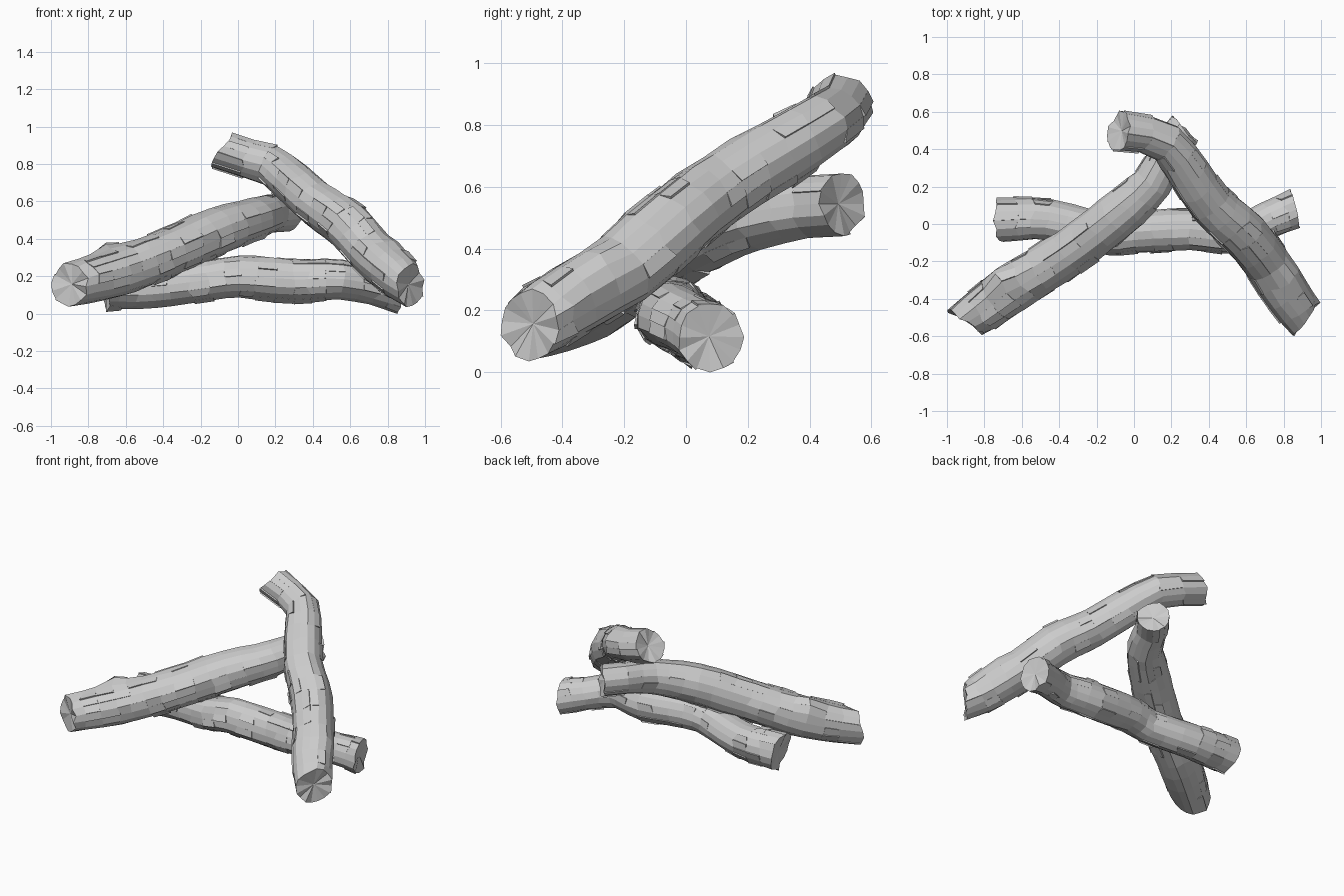
import bpy, bmesh, math, random
from mathutils import Vector

if "Cube" in bpy.data.objects:
    bpy.data.objects.remove(bpy.data.objects["Cube"])

SIDES = 16
STEP = 0.1

wood = bpy.data.materials.new("grey_wood")
wood.use_nodes = True
GREY = (0.6, 0.6, 0.6, 1)
wood.diffuse_color = GREY
wood.node_tree.nodes["Principled BSDF"].inputs["Base Color"].default_value = GREY


def spline(points):
    """Smooth path through the points, with radius as the fourth value."""
    p = [Vector(q) for q in points]
    p = [p[0] * 2 - p[1]] + p + [p[-1] * 2 - p[-2]]
    out = []
    for a, b, c, d in zip(p, p[1:], p[2:], p[3:]):
        n = max(1, round((c - b).length / STEP))
        for i in range(n):
            t = i / n
            out.append(0.5 * (2 * b + (c - a) * t + (2 * a - 5 * b + 4 * c - d) * t * t
                              + (3 * b - a - 3 * c + d) * t ** 3))
    return out + [p[-2]]


def log(name, points, seed, ends, knots=()):
    rng = random.Random(seed)
    path = spline(points)
    centres = [q.to_3d() for q in path]
    last = len(path) - 1
    ridge = [rng.uniform(-0.04, 0.04) for _ in range(SIDES)]
    bm = bmesh.new()
    rings = []
    side = None
    for i, c in enumerate(centres):
        tangent = (centres[min(i + 1, last)] - centres[max(i - 1, 0)]).normalized()
        if i == 0:
            tangent = -Vector(ends[0]).normalized()
        if i == last:
            tangent = Vector(ends[1]).normalized()
        # carry the ring direction along so that the bark does not twist
        side = side or tangent.orthogonal()
        side = (side - tangent * side.dot(tangent)).normalized()
        up = tangent.cross(side)
        ring = []
        for k in range(SIDES):
            a = math.tau * k / SIDES
            d = side * math.cos(a) + up * math.sin(a)
            r = path[i].w * (1 + ridge[k] + rng.uniform(-0.03, 0.03))
            ring.append(bm.verts.new(c + d * r + tangent * rng.uniform(-0.012, 0.012)))
        rings.append(ring)

    # bark faces
    bark = []
    for r0, r1 in zip(rings, rings[1:]):
        for k in range(SIDES):
            j = (k + 1) % SIDES
            bark.append(bm.faces.new((r0[k], r0[j], r1[j], r1[k])))
    # sawn ends, fanned from a slightly sunken centre
    for ring, c, inner in ((rings[0][::-1], centres[0], centres[1]),
                           (rings[-1], centres[-1], centres[-2])):
        hub = bm.verts.new(c + (inner - c).normalized() * 0.015)
        for k in range(SIDES):
            bm.faces.new((ring[k], ring[(k + 1) % SIDES], hub))

    # swollen knots
    for pos, push, size in knots:
        for ring in rings:
            for v in ring:
                w = 1 - (v.co - Vector(pos)).length / size
                if w > 0:
                    v.co += Vector(push) * w
    bm.normal_update()

    # bark flakes, each lifted along one lengthwise edge
    flakes = rng.sample(bark, len(bark) // 5)
    for f in bmesh.ops.extrude_discrete_faces(bm, faces=flakes)["faces"]:
        n = f.normal.copy()
        lift = rng.uniform(0.004, 0.01)
        for i, v in enumerate(f.verts):
            v.co += n * (lift if i in (1, 2) else 0.0005)

    mesh = bpy.data.meshes.new(name)
    bm.to_mesh(mesh)
    bm.free()
    mesh.materials.append(wood)
    obj = bpy.data.objects.new(name, mesh)
    bpy.context.collection.objects.link(obj)


# log lying on the ground
log("ground_log", [(-.72, .02, .145, .12), (-.45, .02, .145, .11), (-.15, -.055, .18, .107),
                   (0, -.045, .2, .112), (.3, -.03, .18, .115), (.55, -.055, .185, .105),
                   (.72, .02, .15, .1), (.865, .08, .112, .11)], 3,
    ends=((-1, -.1, -.2), (.97, .22, -.1)))

# log leaning across the ground log
log("leaning_log", [(-.9, -.525, .155, .115), (-.65, -.34, .22, .13), (-.35, -.15, .335, .125),
                    (-.1, .04, .445, .125), (.1, .22, .51, .11), (.19, .4, .54, .1),
                    (.27, .505, .545, .1)], 8,
    ends=((-.55, -.83, 0), (.7, .7, 0)),
    knots=[((-.72, -.3, .32), (-.02, .03, .04), .12)])

# tall bent log resting on the leaning log
log("top_log", [(.92, -.505, .15, .115), (.81, -.37, .235, .12), (.71, -.21, .33, .125),
                (.585, -.05, .47, .128), (.41, .11, .595, .12), (.29, .28, .7, .115),
                (.18, .43, .79, .105), (.06, .48, .825, .1), (-.08, .5, .87, .105)], 14,
    ends=((.8, -.6, -.05), (-.8, .15, .5)),
    knots=[((.88, -.3, .33), (.02, .01, .03), .12)])
